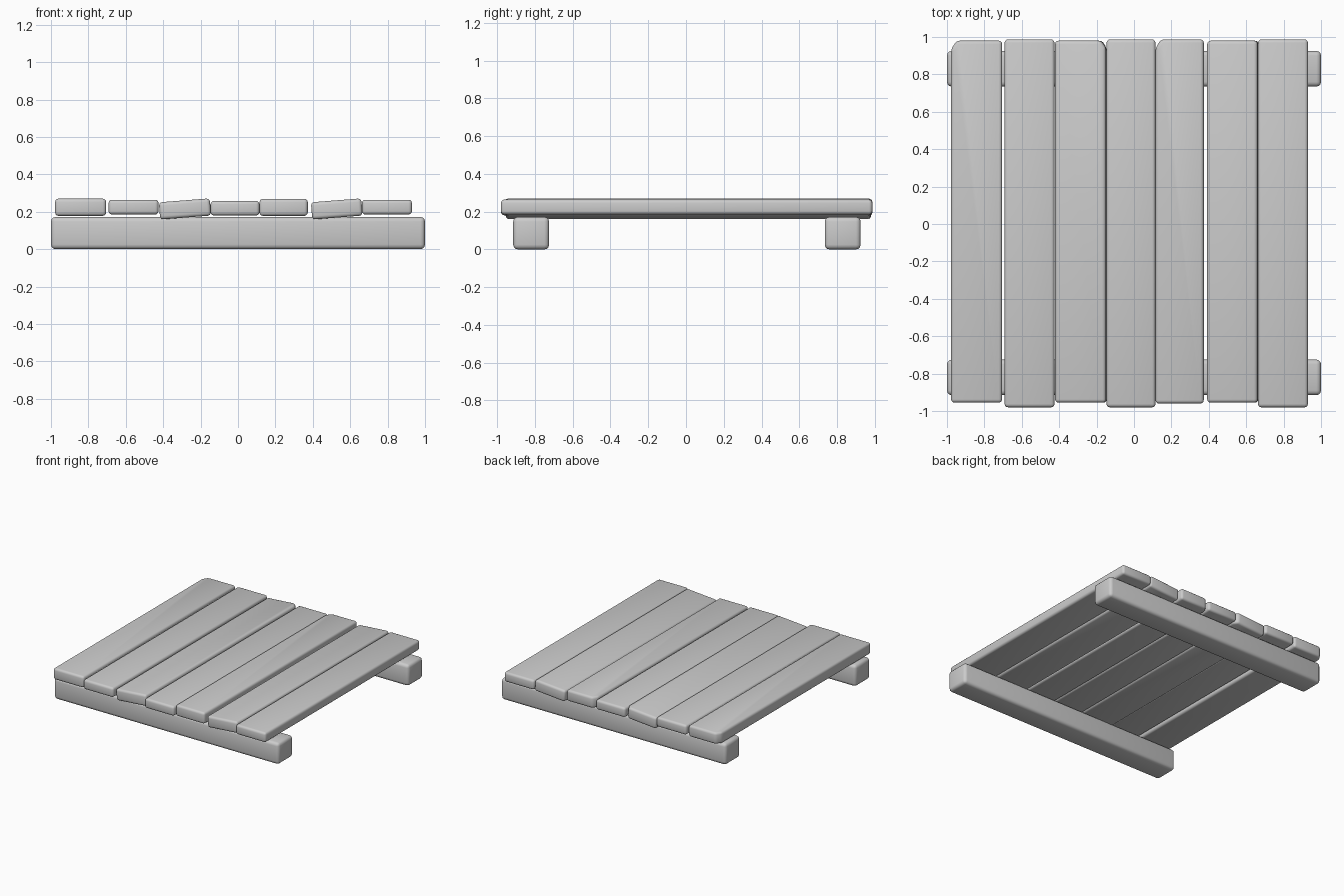
import bpy, bmesh
from math import radians
from mathutils import Matrix

cube = bpy.data.objects.get("Cube")
if cube:
    bpy.data.objects.remove(cube, do_unlink=True)

grey = bpy.data.materials.new("plain grey")
grey.use_nodes = True
grey.diffuse_color = (0.6, 0.6, 0.6, 1)
grey.node_tree.nodes["Principled BSDF"].inputs["Base Color"].default_value = (0.6, 0.6, 0.6, 1)


def board(name, x, y, z, bevel, tilt=0, chip=None):
    """Rounded board from (low, high) ranges; chip cuts a back corner."""
    (x0, x1), (y0, y1), (z0, z1) = x, y, z
    cx, cy, cz = (x0 + x1) / 2, (y0 + y1) / 2, (z0 + z1) / 2
    w, d, h = (x1 - x0) / 2, (y1 - y0) / 2, (z1 - z0) / 2
    outline = [(-w, -d), (w, -d)]
    outline += [(w, d - 0.04), (w - 0.025, d)] if chip == "right" else [(w, d)]
    outline += [(-w + 0.03, d), (-w, d - 0.045)] if chip == "left" else [(-w, d)]

    bm = bmesh.new()
    base = bm.faces.new([bm.verts.new((px, py, -h)) for px, py in outline])
    top = bmesh.ops.extrude_face_region(bm, geom=[base])
    moved = [v for v in top["geom"] if isinstance(v, bmesh.types.BMVert)]
    bmesh.ops.translate(bm, verts=moved, vec=(0, 0, 2 * h))
    bmesh.ops.recalc_face_normals(bm, faces=bm.faces)
    bmesh.ops.bevel(bm, geom=bm.edges[:], offset=bevel, segments=3,
                    profile=0.5, affect='EDGES', clamp_overlap=True)
    bm.transform(Matrix.Rotation(radians(-tilt), 4, 'Y'))

    mesh = bpy.data.meshes.new(name)
    bm.to_mesh(mesh)
    bm.free()
    mesh.materials.append(grey)
    obj = bpy.data.objects.new(name, mesh)
    obj.location = (cx, cy, cz)
    bpy.context.collection.objects.link(obj)
    bpy.ops.object.select_all(action='DESELECT')
    obj.select_set(True)
    bpy.context.view_layer.objects.active = obj
    bpy.ops.object.shade_smooth_by_angle(angle=radians(40))


# Two support beams
board("front_beam", (-1, 1), (-0.915, -0.725), (0, 0.172), 0.025)
board("back_beam", (-1, 1), (0.735, 0.925), (0, 0.172), 0.025)

# Seven deck planks: x range, y range, z range, tilt, chipped back corner
planks = [
    ((-0.978, -0.705), (-0.955, 0.98), (0.178, 0.27), 0, "left"),
    ((-0.692, -0.425), (-0.98, 0.987), (0.185, 0.264), 0, None),
    ((-0.42, -0.147), (-0.955, 0.98), (0.169, 0.261), 4.5, "right"),
    ((-0.147, 0.115), (-0.98, 0.987), (0.18, 0.258), 0, None),
    ((0.115, 0.373), (-0.96, 0.987), (0.178, 0.269), 0, "left"),
    ((0.393, 0.663), (-0.955, 0.98), (0.169, 0.261), 4.5, None),
    ((0.663, 0.93), (-0.98, 0.987), (0.185, 0.264), 0, None),
]
for i, (x, y, z, tilt, chip) in enumerate(planks, 1):
    board(f"deck_plank_{i}", x, y, z, 0.018, tilt, chip)
